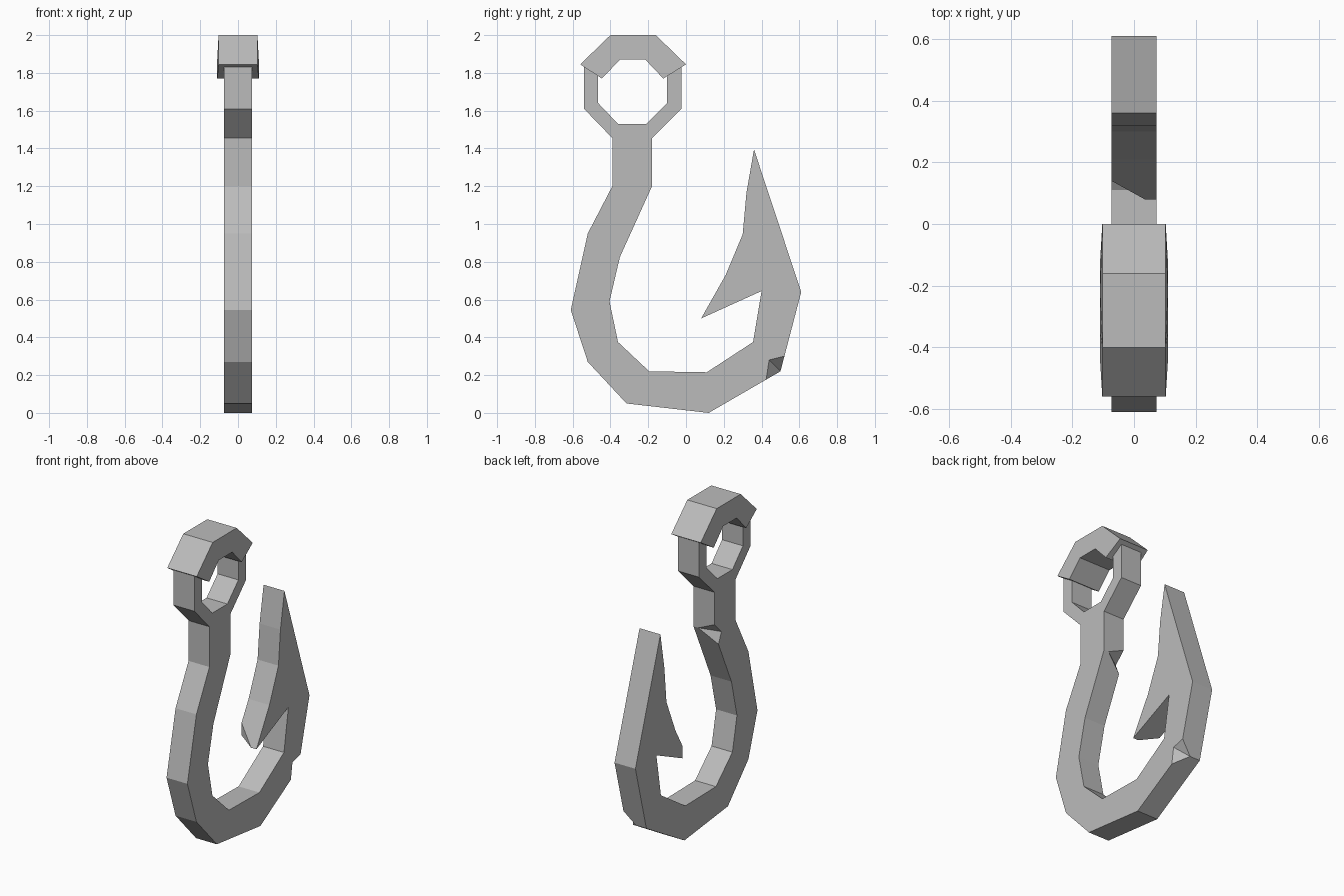
import bpy, bmesh
from mathutils import Vector

old = bpy.data.objects.get("Cube")
if old:
    bpy.data.objects.remove(old, do_unlink=True)

steel = bpy.data.materials.new("grey steel")
steel.use_nodes = True
GREY = (0.5, 0.5, 0.5, 1)
steel.diffuse_color = GREY
steel.node_tree.nodes["Principled BSDF"].inputs["Base Color"].default_value = GREY


def finish(bm, name):
    bmesh.ops.recalc_face_normals(bm, faces=bm.faces)
    mesh = bpy.data.meshes.new(name)
    bm.to_mesh(mesh)
    bm.free()
    mesh.materials.append(steel)
    obj = bpy.data.objects.new(name, mesh)
    bpy.context.collection.objects.link(obj)
    return obj


def prism(name, outline, half_width):
    """Extrude a side outline of (y, z) points across x; half_width(i) per point."""
    bm = bmesh.new()
    rings = [[bm.verts.new((s * half_width(i), y, z)) for i, (y, z) in enumerate(outline)]
             for s in (-1, 1)]
    for ring in rings:
        bm.faces.new(ring)
    for i in range(len(outline)):
        j = (i + 1) % len(outline)
        bm.faces.new((rings[0][i], rings[0][j], rings[1][j], rings[1][i]))
    return finish(bm, name)


def chip(obj, points):
    """Cut a tetrahedral nick out of the object."""
    bm = bmesh.new()
    bmesh.ops.convex_hull(bm, input=[bm.verts.new(p) for p in points])
    cutter = finish(bm, "chip_cutter")
    cutter.hide_render = True
    mod = obj.modifiers.new("chip", 'BOOLEAN')
    mod.operation, mod.solver, mod.object = 'DIFFERENCE', 'EXACT', cutter
    bpy.context.view_layer.update()
    graph = bpy.context.evaluated_depsgraph_get()
    mesh = bpy.data.meshes.new_from_object(obj.evaluated_get(graph))
    obj.modifiers.clear()
    obj.data = mesh
    bpy.data.objects.remove(cutter, do_unlink=True)


def edge_nick(obj, p, q, r, s):
    """Two cut planes meeting along p-q, passing through r and s."""
    p, q, r, s = map(Vector, (p, q, r, s))
    chip(obj, [p + (p - q)] + [p + 3 * (v - p) for v in (q, r, s)])


# Shank, bend, barb and open lower ring as a single outline
W = 0.073
hook = prism("hook_body", [
    (-.54, 1.84), (-.54, 1.61), (-.39, 1.455), (-.39, 1.2), (-.52, .95), (-.61, .545),
    (-.52, .27), (-.315, .05), (.12, 0), (.5, .22), (.61, .64), (.36, 1.395),
    (.32, 1.165), (.3, .945), (.21, .73), (.08, .5), (.4, .645), (.355, .375),
    (.11, .215), (-.195, .22), (-.36, .375), (-.405, .59), (-.35, .825), (-.18, 1.2),
    (-.18, 1.455), (-.025, 1.61), (-.025, 1.84), (-.1, 1.8), (-.1, 1.64),
    (-.21, 1.53), (-.36, 1.53), (-.465, 1.64), (-.465, 1.8)], lambda i: W)

# Worn nicks: outer bend, neck corner, barb tip
edge_nick(hook, (W, .44, .28), (0, .5, .22), (W, .425, .18), (W, .52, .3))
edge_nick(hook, (-W, -.25, 1.18), (.04, -.18, 1.2), (-W, -.18, 1.25), (-W, -.22, 1.11))
tip = Vector((-W, .08, .5))
cut = [Vector(v) for v in ((-W, .14, .6), (-W, .14, .525), (.035, .08, .5))]
mid = sum(cut, Vector()) / 3
chip(hook, [mid + 2 * (v - mid) for v in cut] + [mid + 4 * (tip - mid)])

# Thick collar over the top of the ring, slightly wider at its inner edge
prism("ring_collar", [
    (-.56, 1.845), (-.4, 2), (-.16, 2), (0, 1.845),
    (-.12, 1.77), (-.215, 1.87), (-.35, 1.87), (-.445, 1.77)],
    lambda i: .103 if i < 4 else .11)
